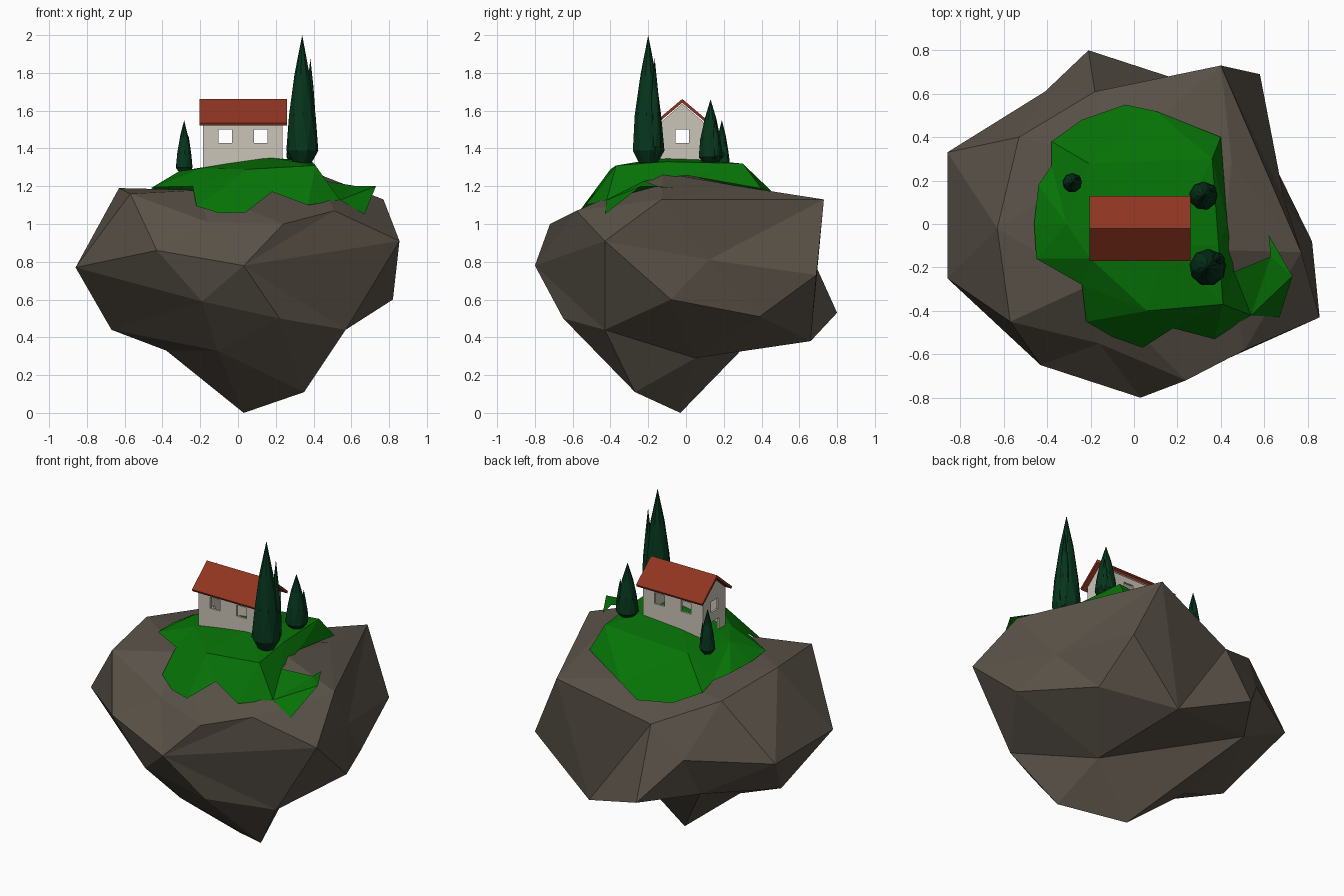
import bpy, bmesh, math
from mathutils import Vector
from mathutils.bvhtree import BVHTree
from mathutils.geometry import delaunay_2d_cdt

if "Cube" in bpy.data.objects:
    bpy.data.objects.remove(bpy.data.objects["Cube"])


def material(name, rgb):
    m = bpy.data.materials.new(name)
    m.diffuse_color = (*rgb, 1)
    m.use_nodes = True
    m.node_tree.nodes["Principled BSDF"].inputs["Base Color"].default_value = m.diffuse_color
    return m


ROCK = material("rock", (0.10, 0.083, 0.064))
GRASS = material("grass", (0.002, 0.17, 0.002))
LEAF = material("foliage", (0.002, 0.036, 0.012))
WALL = material("plaster", (0.60, 0.56, 0.48))
TILE = material("tiles", (0.28, 0.036, 0.015))


def finish(name, bm, mat, normals=True):
    if normals:
        bmesh.ops.recalc_face_normals(bm, faces=bm.faces)
    me = bpy.data.meshes.new(name)
    bm.to_mesh(me)
    bm.free()
    me.materials.append(mat)
    ob = bpy.data.objects.new(name, me)
    bpy.context.collection.objects.link(ob)
    return ob


def bridge(bm, a, b):
    """Zip two closed loops of vertices with triangles, short diagonals first."""
    i = j = 0
    n, m = len(a), len(b)
    while i < n or j < m:
        p, q = a[i % n], b[j % m]
        p2, q2 = a[(i + 1) % n], b[(j + 1) % m]
        step_a = j == m or (i < n and (p2.co - q.co).length < (p.co - q2.co).length)
        tri = (p, p2, q) if step_a else (p, q2, q)
        if len(set(tri)) == 3:          # rings may share a vertex
            bm.faces.new(tri)
        i, j = (i + 1, j) if step_a else (i, j + 1)


# floating rock: irregular rings from the bottom tip to the plateau
notch = (-.43, .475, .52)               # deepest point of the back overhang
ledge = (-.18, .61, .95)
crest = (.40, .73, 1.13)
rings = [
    [(-.11, -.42, .33), (.35, -.27, .11), (.31, .05, .29), notch, (-.38, 0, .33)],
    [(-.19, -.66, .59), (.22, -.65, .50), (.57, -.43, .44), (.82, -.08, .60), (.59, .39, .51),
     (.22, .66, .38), (-.21, .80, .53), notch, (-.67, 0, .44)],
    [(.03, -.80, .78), (.855, -.43, .91), (.69, .12, .81), (.58, .69, .73), crest, ledge, (-.41, .61, .78),
     (-.86, .33, .77), (-.86, -.25, .77), (-.43, -.65, .86)],
    [(-.16, -.55, 1.01), (.24, -.72, 1.0), (.51, -.58, 1.07), (.77, -.13, 1.13), crest, ledge,
     (-.53, .40, 1.11), (-.63, -.02, 1.19), (-.57, -.45, 1.16)],
    [(-.2, -.28, 1.18), (.41, -.12, 1.27), (.45, .28, 1.2), (-.1, .3, 1.11)],
]
bm = bmesh.new()
vert = {p: bm.verts.new(p) for p in dict.fromkeys(sum(rings, []))}
loops = [[vert[p] for p in r] for r in rings]
for lo, hi in zip(loops, loops[1:]):
    bridge(bm, lo, hi)
for loop, tip in ((loops[0], (.03, -.03, 0)), (loops[-1], (.1, .0, 1.26))):
    t = bm.verts.new(tip)
    for k, v in enumerate(loop):
        bm.faces.new((v, loop[(k + 1) % len(loop)], t))
bmesh.ops.recalc_face_normals(bm, faces=bm.faces)
rock_tree = BVHTree.FromBMesh(bm)
finish("rock", bm, ROCK)

# grass sheet: ragged outline plus hilltop points, laid over the rock
outline = [(-.04, .55, 1.02), (-.24, .48, 1.05), (-.38, .38, 1.10), (-.38, .27, 1.15), (-.44, .18, 1.18),
           (-.46, 0, 1.19), (-.45, -.16, 1.19), (-.24, -.28, 1.20), (-.22, -.45, 1.06), (-.10, -.52, 1.05),
           (.04, -.57, 1.05), (.18, -.48, 1.17), (.37, -.53, 1.08), (.54, -.42, 1.12), (.67, -.43, 1.05),
           (.73, -.24, 1.20), (.62, -.05, 1.19), (.63, -.15, 1.2), (.46, -.22, 1.2), (.43, 0, 1.24),
           (.40, .40, 1.18), (.10, .52, 1.05)]
hilltop = [(.36, .30, 1.32), (.39, -.1, 1.33), (.41, -.37, 1.31), (.06, -.40, 1.29),
           (-.21, .28, 1.28), (-.31, 0, 1.28), (.15, -.1, 1.355), (-.2, -.16, 1.295)]
pts = outline + hilltop
n = len(outline)
ridges = [(n, n + 1), (n + 1, n + 2), (n + 2, n + 3), (n + 3, 7), (n, n + 4)]
co, _, faces, orig, _, _ = delaunay_2d_cdt(
    [Vector(p[:2]) for p in pts], [(i, (i + 1) % n) for i in range(n)] + ridges, [list(range(n))], 1, 1e-5)
bm = bmesh.new()
gv = []
for c, o in zip(co, orig):
    z = pts[o[0]][2] if o else 1.2
    hit = rock_tree.ray_cast(Vector((c.x, c.y, 3)), Vector((0, 0, -1)))[0]
    gv.append(bm.verts.new((c.x, c.y, max(z, hit.z + 0.012) if hit else z)))
for f in faces:
    bm.faces.new([gv[i] for i in f])
bm.normal_update()
for f in bm.faces:
    if f.normal.z < 0:
        f.normal_flip()
finish("grass", bm, GRASS, normals=False)


# house
def prism(name, profile, x0, x1, mat):
    bm = bmesh.new()
    f = bm.faces.new([bm.verts.new((x0, y, z)) for y, z in profile])
    new = bmesh.ops.extrude_face_region(bm, geom=[f])["geom"]
    bmesh.ops.translate(bm, verts=[v for v in new if isinstance(v, bmesh.types.BMVert)], vec=(x1 - x0, 0, 0))
    return finish(name, bm, mat)


def gable(half, z0, ridge):
    eave = ridge - half * 0.867
    y = -.02
    return [(y - half, z0), (y + half, z0), (y + half, eave), (y, ridge), (y - half, eave)]


def box(name, lo, hi):
    return prism(name, [(lo[1], lo[2]), (hi[1], lo[2]), (hi[1], hi[2]), (lo[1], hi[2])], lo[0], hi[0], WALL)


walls = prism("house_walls", gable(.115, 1.28, 1.637), -.185, .235, WALL)
cutters = [prism("room_cutter", gable(.102, 1.20, 1.62), -.172, .222, WALL)]
for x in (-.067, .12):
    cutters.append(box("window_cutter", (x - .035, -.3, 1.43), (x + .035, .3, 1.50)))
cutters.append(box("gable_window_cutter", (-.3, -.055, 1.43), (.4, .015, 1.50)))
cutters.append(box("door_cutter", (-.3, -.065, 1.22), (-.17, .015, 1.37)))
for c in cutters:
    mod = walls.modifiers.new(c.name, "BOOLEAN")
    mod.operation, mod.solver, mod.object = "DIFFERENCE", "EXACT", c
bpy.context.view_layer.objects.active = walls
for mod in list(walls.modifiers):
    bpy.ops.object.modifier_apply(modifier=mod.name)
for c in cutters:
    bpy.data.objects.remove(c)

prism("roof", [(-.17, 1.535), (-.02, 1.662), (.13, 1.535), (.124, 1.522), (-.02, 1.642), (-.164, 1.522)],
      -.205, .26, TILE)


# cypress trees: faceted spindles, each with a smaller side spire
def spindle(bm, x, y, z, r, h, sides=9):
    loops = []
    for t, k in ((0, .55), (.1, 1), (.38, .83), (.7, .47)):
        a0 = t * 1.5
        loops.append([bm.verts.new((x + r * k * math.cos(a0 + i * math.tau / sides),
                                    y + r * k * math.sin(a0 + i * math.tau / sides), z + h * t))
                      for i in range(sides)])
    tip = bm.verts.new((x, y, z + h))
    bm.faces.new(loops[0])
    for a, b in zip(loops, loops[1:]):
        bridge(bm, a, b)
    for i in range(sides):
        bm.faces.new((loops[-1][i], loops[-1][(i + 1) % sides], tip))


for name, x, y, z, r, h, spire in (("tall_cypress", .34, -.20, 1.32, .086, .68, .82),
                                   ("middle_cypress", .32, .13, 1.32, .066, .34, .7),
                                   ("small_cypress", -.285, .19, 1.27, .045, .28, .72)):
    bm = bmesh.new()
    spindle(bm, x, y, z, r, h)
    spindle(bm, x + r * .5, y + r * .4, z + h * .06, r * .42, h * (spire - .06), 7)
    finish(name, bm, LEAF)
